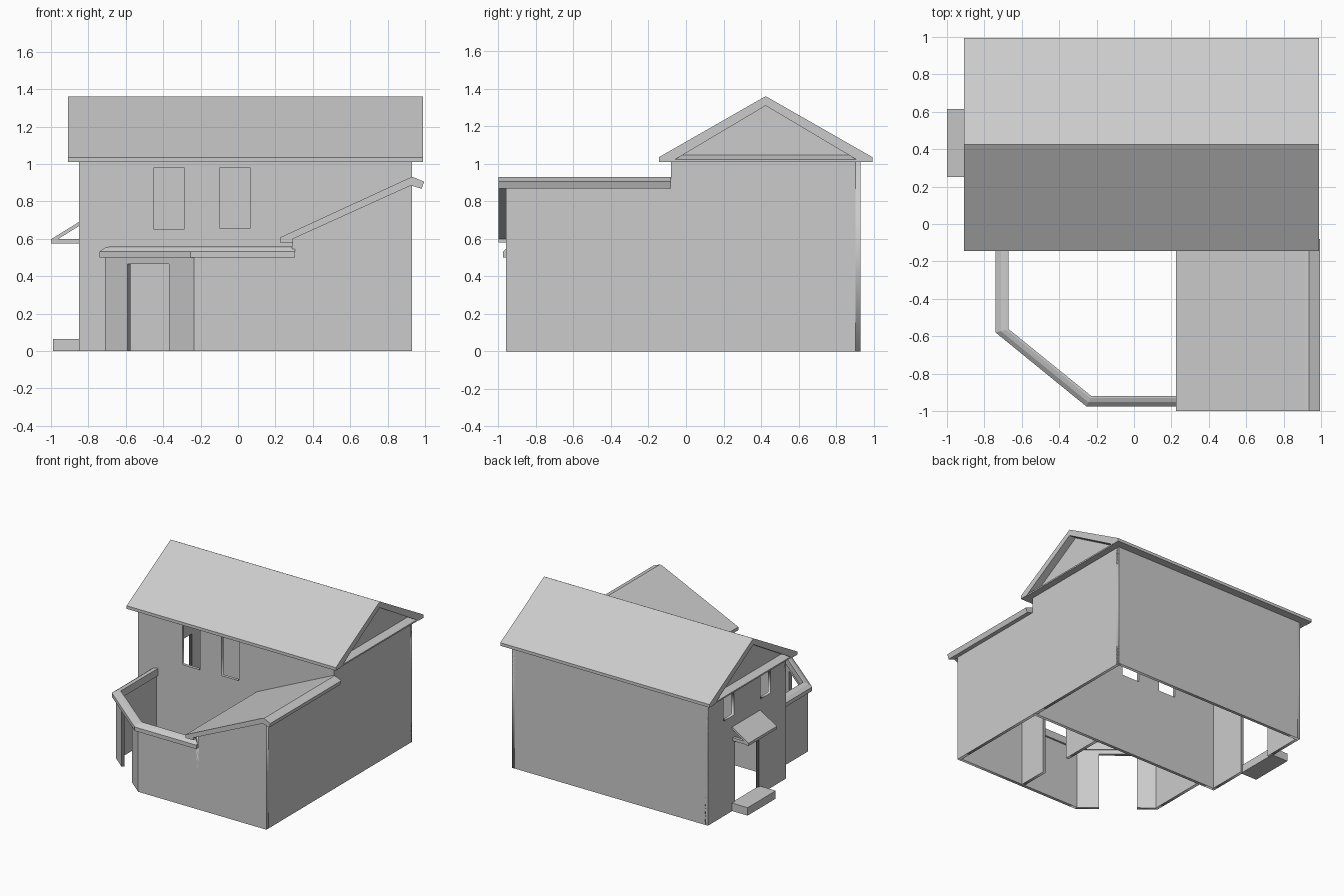
import bpy, bmesh
from mathutils import Vector, Matrix

if "Cube" in bpy.data.objects:
    bpy.data.objects.remove(bpy.data.objects["Cube"])

T = 0.025  # wall thickness


def link(name, mesh):
    obj = bpy.data.objects.new(name, mesh)
    bpy.context.collection.objects.link(obj)
    return obj


def wall(name, start, end, outline, holes=()):
    """Upright wall panel with openings; outer face runs start -> end."""
    cu = bpy.data.curves.new(name, 'CURVE')
    cu.dimensions = '2D'
    cu.fill_mode = 'BOTH'
    cu.extrude = T / 2
    rects = [[(a, c), (b, c), (b, d), (a, d)] for a, b, c, d in holes]
    for loop in [outline] + rects:
        sp = cu.splines.new('POLY')
        sp.points.add(len(loop) - 1)
        for p, (u, v) in zip(sp.points, loop):
            p.co = (u, v, 0, 1)
        sp.use_cyclic_u = True
    tmp = link(name + "_outline", cu)
    dg = bpy.context.evaluated_depsgraph_get()
    mesh = bpy.data.meshes.new_from_object(tmp.evaluated_get(dg))
    bpy.data.objects.remove(tmp)
    d = (Vector((*end, 0)) - Vector((*start, 0))).normalized()
    n = d.cross(Vector((0, 0, 1)))
    m = Matrix((d, (0, 0, 1), n)).transposed().to_4x4()
    m.translation = Vector((*start, 0)) - n * T / 2
    mesh.transform(m)
    return link(name, mesh)


def loft(name, sections):
    """Closed solid through matching rings of points."""
    bm = bmesh.new()
    rings = [[bm.verts.new(p) for p in s] for s in sections]
    n = len(rings[0])
    for a, b in zip(rings, rings[1:]):
        for i in range(n):
            j = (i + 1) % n
            bm.faces.new((a[i], a[j], b[j], b[i]))
    bm.faces.new(rings[0])
    bm.faces.new(rings[-1])
    bmesh.ops.recalc_face_normals(bm, faces=bm.faces)
    mesh = bpy.data.meshes.new(name)
    bm.to_mesh(mesh)
    bm.free()
    return link(name, mesh)


def along_x(name, prof, x0, x1):
    return loft(name, [[(x, y, z) for y, z in prof] for x in (x0, x1)])


def along_y(name, prof, y0, y1):
    return loft(name, [[(x, y, z) for x, z in prof] for y in (y0, y1)])


def rect(w, h):
    return [(0, 0), (w, 0), (w, h), (0, h)]


def door_rect(w, h, a, b, top):
    return [(0, 0), (a, 0), (a, top), (b, top), (b, 0), (w, 0), (w, h), (0, h)]


# Main house walls
L, R, F, B = -0.85, 0.93, -0.08, 0.93
wall("back_wall", (R, B), (L, B), rect(1.78, 1.02))
wall("front_wall", (L, F), (R, F), rect(1.78, 1.02),
     [(0.40, 0.56, 0.65, 0.98), (0.755, 0.915, 0.655, 0.98)])
left = door_rect(1.01, 1.02, 0.35, 0.66, 0.55)
left.insert(-1, (0.505, 1.32))
wall("left_wall", (L, B), (L, F), left,
     [(0.20, 0.34, 0.78, 0.98), (0.685, 0.815, 0.78, 0.98)])
right = rect(1.01, 1.02)
right.insert(-1, (0.505, 1.32))
wall("right_wall", (R, F), (R, B), right)

# Main gable roof and the sloped strips across the gable feet
along_x("main_roof", [(-0.145, 1.01), (-0.145, 1.035), (0.41, 1.352),
                      (0.425, 1.36), (0.44, 1.352), (0.995, 1.035),
                      (0.995, 1.01), (0.93, 1.01), (0.425, 1.31), (-0.08, 1.01)],
        -0.91, 0.99)
for side, x, s in (("right", R, 1), ("left", L, -1)):
    along_y(side + "_gable_strip",
            [(x - s * 0.01, 1.01), (x + s * 0.055, 1.01),
             (x + s * 0.055, 1.022), (x - s * 0.01, 1.05)], -0.08, 0.93)

# Courtyard walls and lean-to walls
A1, A2, A3 = (-0.71, -0.57), (-0.235, -0.96), (0.93, -0.96)
wall("court_side_wall", (-0.71, F), A1, rect(0.49, 0.51))
wall("court_corner_wall", A1, A2, door_rect(0.615, 0.51, 0.155, 0.44, 0.465))
wall("court_front_wall", A2, A3,
     [(0, 0), (1.165, 0), (1.165, 0.895), (0.525, 0.605), (0.525, 0.51), (0, 0.51)])
wall("lean_to_side_wall", A3, (R, F), rect(0.88, 0.89))
wall("lean_to_inner_wall", (0.29, F), (0.29, -0.96),
     door_rect(0.88, 0.595, 0.34, 0.61, 0.465))

# Lean-to roof
along_y("lean_to_roof", [(0.225, 0.58), (0.225, 0.607), (0.915, 0.925),
                         (0.935, 0.93), (0.995, 0.905), (0.982, 0.867),
                         (0.925, 0.885), (0.295, 0.60), (0.295, 0.58)], -1.0, F)

# Coping along the courtyard wall
outer = [(-0.74, -0.07), (-0.74, -0.58), (-0.255, -0.975), (0.305, -0.975)]
inner = [(-0.67, -0.07), (-0.67, -0.562), (-0.228, -0.92), (0.305, -0.92)]
prof = [(0, 0.50), (0, 0.532), (0.4, 0.552), (0.8, 0.56), (1, 0.56), (1, 0.50)]
loft("court_coping", [[(o[0] + (i[0] - o[0]) * t, o[1] + (i[1] - o[1]) * t, z)
                       for t, z in prof] for o, i in zip(outer, inner)])

# Side door step and canopy
along_y("door_step", [(-0.99, 0), (-0.84, 0), (-0.84, 0.065), (-0.99, 0.065)], 0.25, 0.615)
along_y("canopy_slab", [(-1.0, 0.575), (-1.0, 0.597), (-0.85, 0.69),
                        (-0.85, 0.668), (-0.96, 0.60), (-0.965, 0.575)], 0.25, 0.615)
for i, y in enumerate((0.255, 0.585)):
    along_y("canopy_bracket_%d" % i, [(-0.98, 0.575), (-0.85, 0.575),
                                      (-0.85, 0.60), (-0.98, 0.60)], y, y + 0.025)
